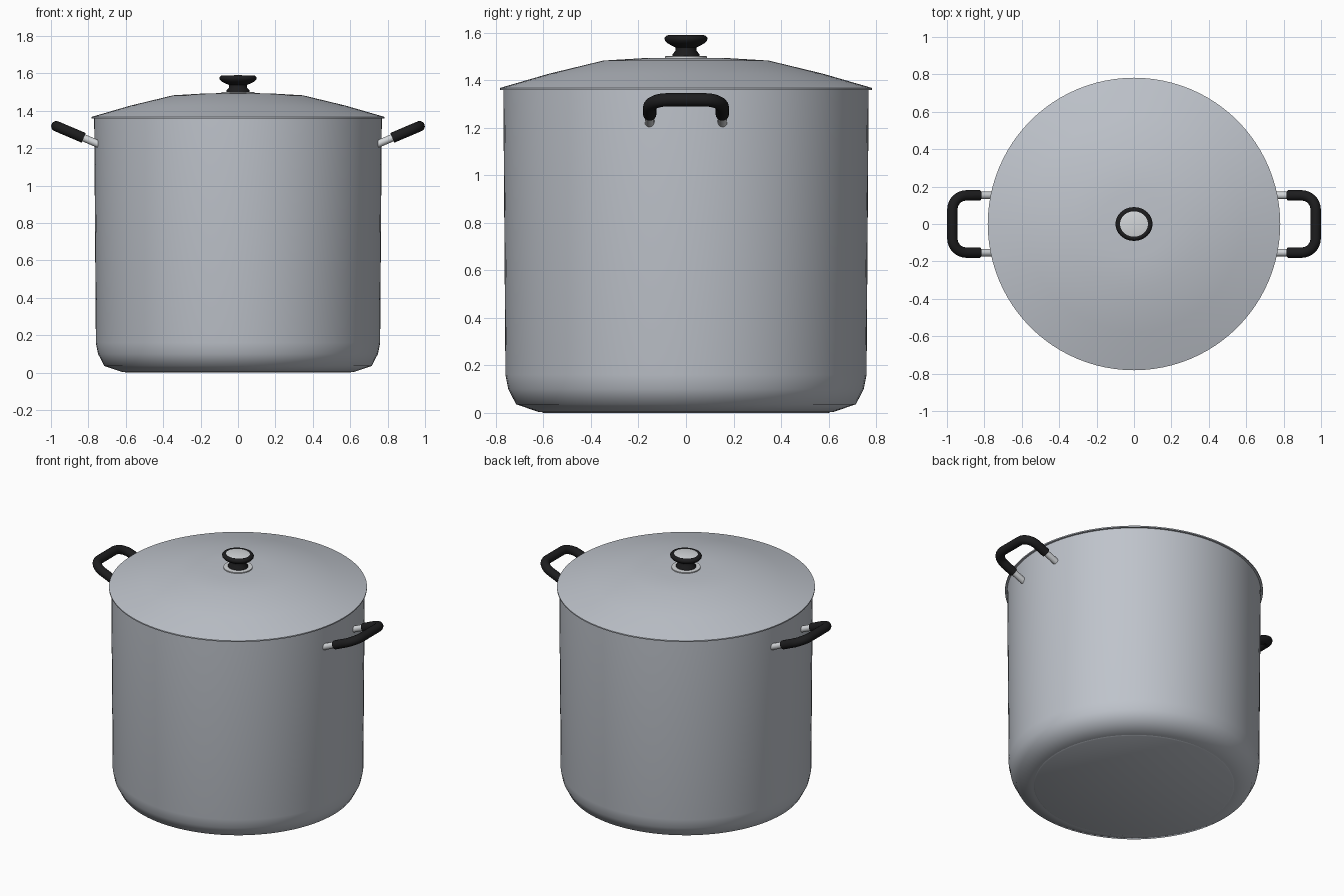
import bpy, bmesh, math
from mathutils import Vector

if "Cube" in bpy.data.objects:
    bpy.data.objects.remove(bpy.data.objects["Cube"])


def material(name, rgb):
    m = bpy.data.materials.new(name)
    m.diffuse_color = (*rgb, 1)
    m.use_nodes = True
    m.node_tree.nodes["Principled BSDF"].inputs["Base Color"].default_value = m.diffuse_color
    return m


STEEL = material("brushed steel", (0.52, 0.55, 0.60))
BRIGHT = material("bright steel", (0.66, 0.68, 0.70))
BLACK = material("black grip", (0.012, 0.012, 0.013))


def finish(bm, name, mat, angle):
    bmesh.ops.recalc_face_normals(bm, faces=bm.faces)
    me = bpy.data.meshes.new(name)
    bm.to_mesh(me)
    bm.free()
    ob = bpy.data.objects.new(name, me)
    bpy.context.collection.objects.link(ob)
    me.materials.append(mat)
    bpy.ops.object.select_all(action='DESELECT')
    ob.select_set(True)
    bpy.context.view_layer.objects.active = ob
    bpy.ops.object.shade_smooth_by_angle(angle=math.radians(angle))
    return ob


def lathe(name, profile, mat, n=96, sy=1.0, angle=40):
    """Revolve (radius, z) points around z; sy squashes the result in y."""
    bm = bmesh.new()
    rings = []
    for r, z in profile:
        if r == 0:
            rings.append([bm.verts.new((0, 0, z))] * n)
        else:
            rings.append([bm.verts.new((r * math.cos(2 * math.pi * i / n),
                                        sy * r * math.sin(2 * math.pi * i / n), z))
                          for i in range(n)])
    for a, b in zip(rings, rings[1:]):
        for i in range(n):
            j = (i + 1) % n
            bm.faces.new(dict.fromkeys((a[i], a[j], b[j], b[i])))
    return finish(bm, name, mat, angle)


def tube(name, path, radius, mat, n=16):
    """Sweep a circle along a path, with rounded-off capped ends."""
    bm = bmesh.new()
    pts = [Vector(p) for p in path]
    rings = []
    for k, p in enumerate(pts):
        t = (pts[min(k + 1, len(pts) - 1)] - pts[max(k - 1, 0)]).normalized()
        u = t.cross(Vector((-0.32, 0, 0.95))).normalized()
        v = t.cross(u)
        rings.append([bm.verts.new(p + radius * (math.cos(a) * u + math.sin(a) * v))
                      for a in (2 * math.pi * i / n for i in range(n))])
    for a, b in zip(rings, rings[1:]):
        for i in range(n):
            j = (i + 1) % n
            bm.faces.new((a[i], a[j], b[j], b[i]))
    bm.faces.new(rings[0])
    bm.faces.new(rings[-1])
    return finish(bm, name, mat, 40)


# Pot body: rounded foot, slightly flared wall, hollow inside
lathe("pot_body", [(0, 0.004), (0.62, 0.004), (0.715, 0.036), (0.748, 0.1),
                   (0.76, 0.16), (0.769, 1.362), (0.757, 1.362), (0.748, 0.17),
                   (0.70, 0.05), (0.62, 0.018), (0, 0.018)], STEEL, angle=45)
lathe("foot_plate", [(0, 0), (0.6, 0), (0.61, 0.005)], STEEL)

# Domed lid with a thin overhanging rim
lathe("lid", [(0.755, 1.36), (0.782, 1.36), (0.782, 1.368), (0.575, 1.428),
              (0.347, 1.483), (0.18, 1.493), (0, 1.496)], STEEL)

# Knob: steel washer, black grip and steel cap
lathe("knob_washer", [(0.088, 1.490), (0.088, 1.501), (0, 1.503)], BRIGHT, 48)
lathe("knob", [(0.062, 1.500), (0.062, 1.510), (0.048, 1.525), (0.048, 1.538),
               (0.085, 1.555), (0.098, 1.568), (0.099, 1.578), (0.092, 1.587),
               (0.082, 1.590), (0.074, 1.586), (0, 1.586)], BLACK, 48, 0.91, 60)
lathe("knob_cap", [(0.076, 1.586), (0.06, 1.589), (0, 1.591)], BRIGHT, 48, 0.91)


# Side handles: height follows the outward slope
def slope(x):
    return 1.228 + (x - 0.76) * 0.425


W, OUT, R = 0.153, 0.971, 0.075
for side, s in (("right", 1), ("left", -1)):
    half = [(0.825, W), (0.86, W)]
    for k in range(9):
        a = math.pi / 2 * (1 - k / 8)
        half.append((OUT - R + R * math.cos(a), W - R + R * math.sin(a)))
    flat = half + [(OUT, 0)] + [(x, -y) for x, y in reversed(half)]
    tube(side + "_handle_grip", [(s * x, y, slope(x)) for x, y in flat], 0.028, BLACK)
    for end, e in (("back", 1), ("front", -1)):
        tube(f"{side}_handle_rod_{end}",
             [(s * x, e * W, slope(x)) for x in (0.745, 0.85)], 0.02, BRIGHT)
